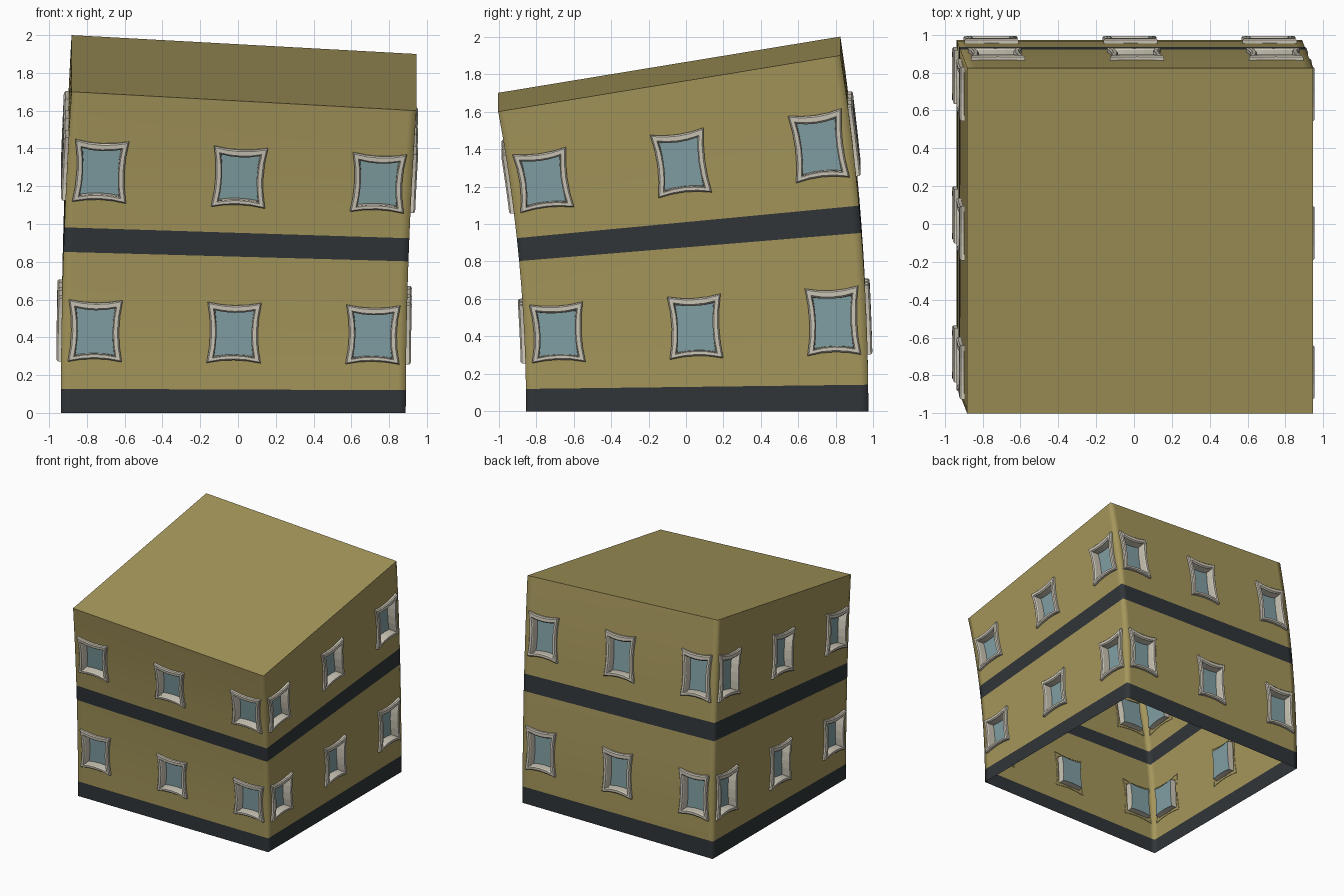
import bpy, bmesh
from mathutils import Vector

if "Cube" in bpy.data.objects:
    bpy.data.objects.remove(bpy.data.objects["Cube"])

HALF, TOP = 0.913, 1.8
WINDOW_S = (-0.735, 0.0, 0.735)
WINDOW_H = (0.463, 1.362)
HOLE_W, HOLE_H = 0.108, 0.137


def material(name, rgb):
    m = bpy.data.materials.new(name)
    m.diffuse_color = (*rgb, 1)
    m.use_nodes = True
    m.node_tree.nodes["Principled BSDF"].inputs["Base Color"].default_value = m.diffuse_color
    return m


OCHRE = material("ochre_wall", (0.376, 0.305, 0.105))
DARK = material("dark_band", (0.030, 0.036, 0.041))
STONE = material("pale_frame", (0.60, 0.56, 0.47))
GLASS = material("blue_glass", (0.22, 0.35, 0.37))


def bend(side, s, h, d=0.0):
    """Point on a side: s along it, h up, d outward; the whole block leans and bends."""
    x, y = s, -(HALF + d)
    for _ in range(side):
        x, y = -y, x
    z = h * (1 + (0.15 * y - 0.05 * x) / (HALF * TOP))
    return Vector((x - 0.025 + 0.0175 * h * h, y + 0.06 - 0.046 * h * h, z))


def make(name, bm, mat, smooth=False):
    bmesh.ops.remove_doubles(bm, verts=bm.verts, dist=0.0005)
    for f in bm.faces:
        f.smooth = smooth
    me = bpy.data.meshes.new(name)
    bm.to_mesh(me)
    bm.free()
    me.materials.append(mat)
    ob = bpy.data.objects.new(name, me)
    bpy.context.collection.objects.link(ob)
    return ob


def quad(bm, pts):
    return bm.faces.new([bm.verts.new(p) for p in pts])


# Wall storeys and bands: one strip round the block, with window openings
cols = sorted([-HALF, -0.87, 0.87, HALF] + [c + e for c in WINDOW_S for e in (-HOLE_W, HOLE_W)])


def strip(name, rows, mat):
    bm = bmesh.new()
    for side in range(4):
        for s0, s1 in zip(cols, cols[1:]):
            for h0, h1 in zip(rows, rows[1:]):
                sm, hm = (s0 + s1) / 2, (h0 + h1) / 2
                if (any(abs(sm - c) < HOLE_W for c in WINDOW_S)
                        and any(abs(hm - c) < HOLE_H for c in WINDOW_H)
                        and mat is OCHRE):
                    continue
                quad(bm, [bend(side, s0, h0), bend(side, s1, h0),
                          bend(side, s1, h1), bend(side, s0, h1)])
    make(name, bm, mat, smooth=True)


def storey_rows(low, high, c):
    return [low, c - HOLE_H, c, c + HOLE_H, (c + HOLE_H + high) / 2, high]


strip("base_band", [0, 0.135], DARK)
strip("lower_wall", storey_rows(0.135, 0.9025, WINDOW_H[0]), OCHRE)
strip("floor_band", [0.9025, 1.04], DARK)
strip("upper_wall", storey_rows(1.04, TOP, WINDOW_H[1]), OCHRE)

# Sloping flat roof
bm = bmesh.new()
quad(bm, [bend(side, -HALF, TOP) for side in range(4)])
make("roof", bm, OCHRE)


# Windows: pinched rectangular rings lofted into a frame, closed by glass
def ring(w, h, pinch, n=4):
    corners = [(-w, -h), (w, -h), (w, h), (-w, h)]
    pts = []
    for i, a in enumerate(corners):
        b = corners[(i + 1) % 4]
        for k in range(n):
            t = k / n
            p = pinch * 4 * t * (1 - t)
            x, y = a[0] + (b[0] - a[0]) * t, a[1] + (b[1] - a[1]) * t
            if i % 2 == 0:
                y -= p * (1 if y > 0 else -1)
            else:
                x -= p * (1 if x > 0 else -1)
            pts.append((x, y))
    return pts


# half width, half height, pinch, outward depth, centre drop
PROFILE = [(0.143, 0.175, 0.017, -0.004, 0), (0.143, 0.175, 0.017, 0.017, 0),
           (0.135, 0.167, 0.017, 0.025, 0), (0.112, 0.143, 0.014, 0.025, 0.004),
           (0.105, 0.135, 0.013, 0.016, 0.006), (0.102, 0.131, 0.010, -0.045, 0.006)]

frames, panes = bmesh.new(), bmesh.new()
for side in range(4):
    for cs in WINDOW_S:
        for ch in WINDOW_H:
            loops = [[bend(side, cs + x, ch + y - drop, d) for x, y in ring(w, h, p)]
                     for w, h, p, d, drop in PROFILE]
            for a, b in zip(loops, loops[1:]):
                for i in range(len(a)):
                    j = (i + 1) % len(a)
                    quad(frames, [a[i], a[j], b[j], b[i]])
            quad(panes, loops[-1])
make("window_frames", frames, STONE)
make("window_glass", panes, GLASS)
